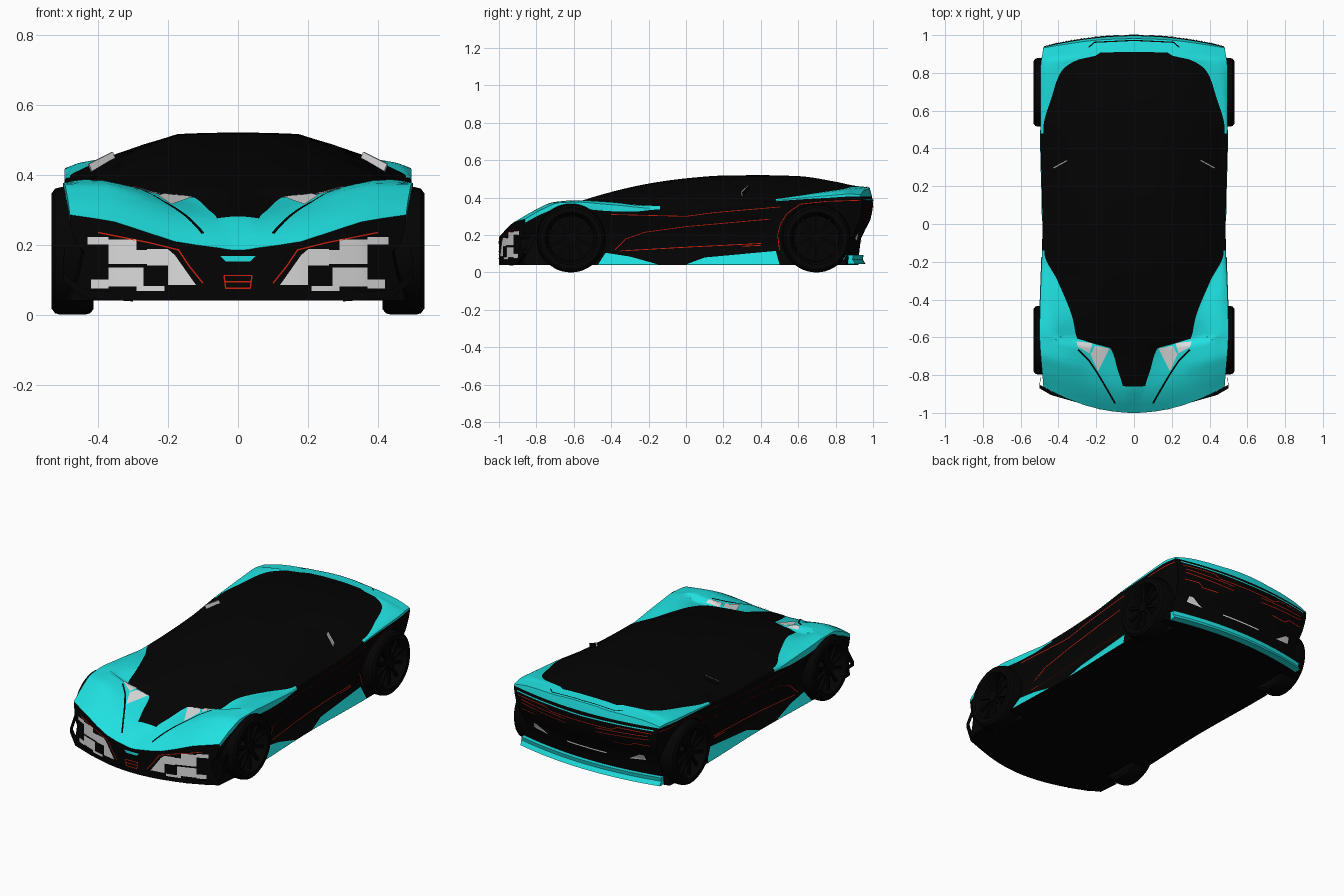
import bpy, bmesh, math
from mathutils import Vector, Matrix
from mathutils.bvhtree import BVHTree

if "Cube" in bpy.data.objects:
    bpy.data.objects.remove(bpy.data.objects["Cube"])


def material(name, rgb, rough=0.5):
    m = bpy.data.materials.new(name)
    m.use_nodes = True
    m.diffuse_color = (*rgb, 1)
    node = m.node_tree.nodes["Principled BSDF"]
    node.inputs["Base Color"].default_value = (*rgb, 1)
    node.inputs["Roughness"].default_value = rough
    return m


black = material("black", (0.001, 0.001, 0.001))
teal = material("teal", (0.014, 0.75, 0.75))
red = material("red", (0.62, 0.015, 0.004))
grey = material("light grey", (0.72, 0.72, 0.72))
parts = []


def finish(name, bm, *mats):
    mesh = bpy.data.meshes.new(name)
    bm.to_mesh(mesh)
    bm.free()
    for m in mats:
        mesh.materials.append(m)
    ob = bpy.data.objects.new(name, mesh)
    bpy.context.collection.objects.link(ob)
    parts.append(ob)
    return ob


def curve_through(*pts):
    """Smooth curve without overshoot through (position, value) pairs."""
    xs, vs = zip(*pts)
    d = [(vs[i + 1] - vs[i]) / (xs[i + 1] - xs[i]) for i in range(len(xs) - 1)]
    s = [d[0]] + [2 * a * b / (a + b) if a * b > 0 else 0 for a, b in zip(d, d[1:])] + [d[-1]]

    def value(x):
        x = min(max(x, xs[0]), xs[-1])
        i = max(k for k in range(len(d)) if xs[k] <= x)
        h = xs[i + 1] - xs[i]
        t = (x - xs[i]) / h
        return ((1 + 2 * t) * (1 - t) ** 2 * vs[i] + t * (1 - t) ** 2 * h * s[i]
                + t * t * (3 - 2 * t) * vs[i + 1] + t * t * (t - 1) * h * s[i + 1])
    return value


# Body curves along the length
roof = curve_through((-1, .185), (-.93, .237), (-.86, .28), (-.7, .335), (-.6, .37), (-.4, .43),
                     (-.2, .475), (0, .503), (.2, .518), (.4, .52), (.6, .515), (.8, .485), (.9, .465), (1, .455))
canopy_x = curve_through((-1, .05), (-.86, .06), (-.78, .085), (-.66, .125), (-.62, .3), (-.5, .325), (-.3, .405),
                         (-.15, .475), (.5, .48), (.68, .433), (.8, .39), (.88, .29), (.91, .18), (1, .17))
canopy_z = curve_through((-1, .19), (-.93, .24), (-.86, .275), (-.7, .322), (-.62, .345), (-.45, .373), (-.15, .356),
                         (0, .358), (.3, .372), (.5, .395), (.75, .432), (.85, .447), (.9, .457), (1, .447))
crest = curve_through((-1, .265), (-.86, .335), (-.75, .376), (-.6, .386), (-.4, .376), (-.15, .35),
                      (.2, .36), (.5, .392), (.75, .424), (.9, .437), (1, .435))
width = curve_through((-1, .48), (-.6, .5), (0, .485), (.5, .495), (.8, .495), (1, .48))
shoulder = curve_through((-1, .285), (-.87, .34), (-.75, .373), (-.6, .376), (-.4, .362), (-.1, .339), (.3, .362),
                         (.5, .387), (.75, .41), (.9, .42), (1, .415))
band = curve_through((-1, .02), (-.45, .036), (-.3, .028), (-.13, .003), (.4, .003), (.5, .005), (.9, .014), (1, .01))
tail = curve_through((.04, .92), (.18, .935), (.28, .985), (.37, 1), (.46, .98))
FLOOR = .04
CANOPY = ((0, 0), (.18, .005), (.36, .03), (.56, .26), (.76, .54), (.9, .8), (1, 1))
FENDER = (.15, .3, .5, .7, .85, 1)
EDGE = len(CANOPY) + len(FENDER) - 1


def half_section(y):
    b, zb, w, s = canopy_x(y), canopy_z(y), width(y), shoulder(y)
    pts = [(b * f, roof(y) + (zb - roof(y)) * g) for f, g in CANOPY]
    wing = curve_through((0, zb), (.3, zb + .25 * (crest(y) - zb)), (.7, crest(y)), (1, s))
    pts += [(b + (w - b) * f, wing(f)) for f in FENDER]
    pts += [(w, s - band(y)), (w - .015, s - .08), (w - .04, .18), (w - .025, .11), (w, FLOOR)]
    return pts


# Body loft
bm = bmesh.new()
STEPS = 100
rings = []
for i in range(STEPS + 1):
    y = -1 + 2 * i / STEPS
    half = half_section(y)
    top = [(-x, z) for x, z in half[:0:-1]] + half
    low = [(x, FLOOR) for x, z in half[EDGE - 1:0:-1]]
    low += [(0, FLOOR)] + [(-x, FLOOR) for x, z in half[1:EDGE]]
    rings.append([bm.verts.new((x, y, z)) for x, z in top + low])
M = len(half) - 1
count = len(rings[0])
for i in range(STEPS):
    y = -1 + (2 * i + 1) / STEPS
    for j in range(count):
        k = (j + 1) % count
        f = bm.faces.new((rings[i][j], rings[i][k], rings[i + 1][k], rings[i + 1][j]))
        col = (j - M if j >= M else M - 1 - j) if j < 2 * M else 99
        if col < len(CANOPY) - 1:
            f.material_index = int(not -.87 < y < .915)
        elif col <= EDGE:
            f.material_index = int(y < -.13 or y > .48)
# Nose and tail walls
for ring in (rings[0], rings[-1]):
    under = lambda c: ring[2 * M + EDGE - c]
    for c in range(1 - EDGE, EDGE - 1):
        bm.faces.new((ring[M + c], ring[M + c + 1], under(c + 1), under(c)))
    for s in (1, -1):
        side = [ring[M + s * c] for c in range(EDGE - 1, M + 1)]
        bm.faces.new(side + [under(s * (EDGE - 1))])
for z in (.1, .18, .23, .28, .33, .37, .407):
    bmesh.ops.bisect_plane(bm, geom=bm.verts[:] + bm.edges[:] + bm.faces[:], plane_co=(0, 0, z), plane_no=(0, 0, 1))
for v in bm.verts:
    x, y, z = v.co
    back = max(0, (y - .85) / .15)
    if back:
        v.co.y = .85 + back * (tail(z) - .85) - .26 * x * x * back
    v.co.y += .6 * x * x * max(0, (-.5 - y) / .5)
bmesh.ops.recalc_face_normals(bm, faces=bm.faces)
for f in bm.faces:
    c = f.calc_center_median()
    if f.normal.y > .6 and c.y > .9:
        f.material_index = int(c.z > .407)
tree = BVHTree.FromBMesh(bm)
body = finish("body", bm, black, teal)

# Wheel arches
WHEELS = (("front", -.615), ("rear", .697))
R = .182
for end, y in WHEELS:
    for s in (1, -1):
        bm = bmesh.new()
        bmesh.ops.create_cone(bm, cap_ends=True, segments=64, radius1=R + .003, radius2=R + .003, depth=.3,
                              matrix=Matrix.Translation((s * .545, y, R)) @ Matrix.Rotation(math.pi / 2, 4, 'Y'))
        cutter = finish("arch_cutter", bm)
        cutter.hide_render = True
        mod = body.modifiers.new("arch", 'BOOLEAN')
        mod.object, mod.solver = cutter, 'EXACT'
        bpy.context.view_layer.objects.active = body
        bpy.ops.object.modifier_apply(modifier=mod.name)
        parts.remove(cutter)
        bpy.data.objects.remove(cutter)

# Wheels: turned tyre, dished rim, spokes
TYRE = ((-.06, .12), (-.06, .165), (-.05, .178), (-.035, R), (.035, R), (.05, .178), (.06, .165),
        (.06, .14), (.045, .128), (-.02, .12))
for end, y in WHEELS:
    for label, s in (("left", 1), ("right", -1)):
        bm = bmesh.new()
        loop = [bm.verts.new((s * x, 0, r)) for x, r in TYRE]
        edges = [bm.edges.new((a, b)) for a, b in zip(loop, loop[1:] + loop[:1])]
        bmesh.ops.spin(bm, geom=loop + edges, cent=(0, 0, 0), axis=(1, 0, 0), angle=math.tau, steps=48)
        bmesh.ops.remove_doubles(bm, verts=bm.verts, dist=.0005)
        turn = Matrix.Rotation(math.pi / 2, 4, 'Y')
        for x, r, d in ((-.03, .122, .02), (.02, .03, .06)):
            bmesh.ops.create_cone(bm, cap_ends=True, segments=32, radius1=r, radius2=r, depth=d,
                                  matrix=Matrix.Translation((s * x, 0, 0)) @ turn)
        for k in range(10):
            bmesh.ops.create_cube(bm, size=1, matrix=Matrix.Rotation(k * math.tau / 10, 4, 'X')
                                  @ Matrix.Translation((s * .035, 0, .078)) @ Matrix.Diagonal((.015, .016, .11, 1)))
        bmesh.ops.recalc_face_normals(bm, faces=bm.faces)
        finish(f"{end}_{label}_wheel", bm, black).location = (s * .472, y, R)

# Thin plates laid on the body
AIM = {"front": lambda a, b: ((a, -3, b), (0, 1, 0)), "rear": lambda a, b: ((a, 3, b), (0, -1, 0)),
       "side": lambda a, b: ((3, a, b), (-1, 0, 0)), "top": lambda a, b: ((a, b, 3), (0, 0, -1))}


def plates(name, mat, view, quads, n=6, lift=.004):
    bm = bmesh.new()
    for s in (1, -1):
        for quad in quads:
            p = [Vector(q) for q in quad]
            grid = {}
            for i in range(n + 1):
                for j in range(n + 1):
                    q = p[0].lerp(p[1], i / n).lerp(p[3].lerp(p[2], i / n), j / n)
                    o, d = (Vector((s * v[0], v[1], v[2])) for v in AIM[view](*q))
                    hit = tree.ray_cast(o, d)[0]
                    grid[i, j] = bm.verts.new(hit - d * lift) if hit else None
            for i in range(n):
                for j in range(n):
                    vs = [grid[i, j], grid[i + 1, j], grid[i + 1, j + 1], grid[i, j + 1]]
                    if all(vs):
                        f = bm.faces.new(vs)
                        f.normal_update()
                        if f.normal.dot(d) > 0:
                            f.normal_flip()
    return finish(name, bm, mat)


def lines(name, mat, view, paths, w=.005):
    quads = []
    for path in paths:
        for a, b in zip(path, path[1:]):
            a, b = Vector(a), Vector(b)
            side = Vector((a.y - b.y, b.x - a.x)).normalized() * w / 2
            quads.append((a - side, b - side, b + side, a + side))
    return plates(name, mat, view, quads, 4)


def rect(x0, x1, z0, z1):
    return (x0, z0), (x1, z0), (x1, z1), (x0, z1)


plates("headlamps", grey, "top", [((.22, -.63), (.305, -.622), (.297, -.65), (.235, -.685)),
       ((.13, -.66), (.205, -.645), (.23, -.69), (.19, -.78))])
lines("hood_slits", black, "top", [((.295, -.665), (.24, -.72), (.19, -.795), (.14, -.88), (.1, -.95))], .009)
plates("bumper_lamps", grey, "front", [rect(.37, .43, .2, .222), rect(.29, .37, .185, .215), rect(.26, .37, .145, .185),
       rect(.27, .37, .08, .135), rect(.37, .42, .075, .1), rect(.21, .29, .068, .082),
       ((.12, .085), (.2, .085), (.2, .187), (.18, .17)), rect(.2, .26, .14, .187)])
plates("nose_badge", teal, "front", [((0, .152), (.035, .152), (.05, .167), (0, .167))])
lines("bumper_trim", red, "front", [((.4, .235), (.25, .205), (.17, .185), (.14, .14), (.1, .09)),
      ((0, .112), (.04, .112), (.035, .075), (0, .075)), ((0, .094), (.038, .094))], .004)
plates("sill_blades", teal, "side", [((-.47, .043), (-.15, .043), (-.3, .085), (-.43, .105)),
       ((0, .043), (.5, .043), (.48, .115), (.1, .08))])
lines("side_trim", red, "side", [((-.38, .12), (-.32, .18), (-.22, .215), (0, .245), (.45, .285)),
      ((-.4, .31), (0, .3), (.15, .32), (.5, .35)), ((-.35, .115), (0, .135), (.4, .155)), ((.3, .14), (.4, .145)),
      ((.5, .12), (.49, .2), (.505, .26), (.54, .315), (.61, .365), (.75, .38), (.94, .386))], .004)
lines("tail_trim", red, "rear", [((0, .35), (.2, .35), (.24, .37), (.44, .37)), ((.1, .31), (.42, .33)),
      ((.1, .335), (.42, .35)), ((.2, .27), (.3, .27), (.33, .29), (.42, .29))], .004)
lines("tail_stripe", teal, "rear", [((0, .385), (.2, .388), (.45, .39))], .007)
lines("deck_slot", black, "top", [((0, .972), (.21, .962), (.24, .935))], .006)
plates("tail_lamps", grey, "rear", [((.27, .168), (.37, .178), (.365, .21), (.34, .21)), rect(0, .13, .165, .172)])

# Rear diffuser lip
bm = bmesh.new()
rows = []
for i in range(17):
    x = -.46 + .92 * i / 16
    y = .945 - .26 * x * x
    rows.append([bm.verts.new((x, y + dy, z))
                 for dy, z in ((-.05, .042), (.015, .046), (0, .07), (.005, .092), (-.05, .092))])
for a, b in zip(rows, rows[1:]):
    for j in range(5):
        bm.faces.new((a[j], b[j], b[(j + 1) % 5], a[(j + 1) % 5]))
bm.faces.new(rows[0])
bm.faces.new(rows[-1])
bmesh.ops.recalc_face_normals(bm, faces=bm.faces)
finish("diffuser_lip", bm, teal)

# Camera mirrors (dark backs) and corner winglets
for label, s in (("left", 1), ("right", -1)):
    bm = bmesh.new()
    bmesh.ops.create_cube(bm, size=1, matrix=Matrix.Translation((s * .387, .318, .432))
                          @ Matrix.Rotation(s * -.5, 4, 'Z') @ Matrix.Rotation(s * .42, 4, 'Y')
                          @ Matrix.Diagonal((.085, .008, .034, 1)))
    for f in bm.faces:
        f.normal_update()
        f.material_index = int(f.normal.y > .7)
    finish(f"{label}_mirror", bm, grey, black)
    bm = bmesh.new()
    path = ((.3, -.945, .05), (.44, -.905, .06), (.5, -.87, .11), (.495, -.82, .2))
    pairs = [[bm.verts.new((s * x, y + dy, z + dz)) for dy, dz in ((0, -.012), (0, .012), (.02, .012), (.02, -.012))]
             for x, y, z in path]
    for a, b in zip(pairs, pairs[1:]):
        for j in range(4):
            bm.faces.new((a[j], b[j], b[(j + 1) % 4], a[(j + 1) % 4]))
    bm.faces.new(pairs[0])
    bm.faces.new(pairs[-1])
    bmesh.ops.recalc_face_normals(bm, faces=bm.faces)
    finish(f"{label}_winglet", bm, black)

bpy.ops.object.select_all(action='DESELECT')
for ob in parts:
    ob.select_set(True)
bpy.context.view_layer.objects.active = body
bpy.ops.object.shade_smooth_by_angle(angle=math.radians(32))
